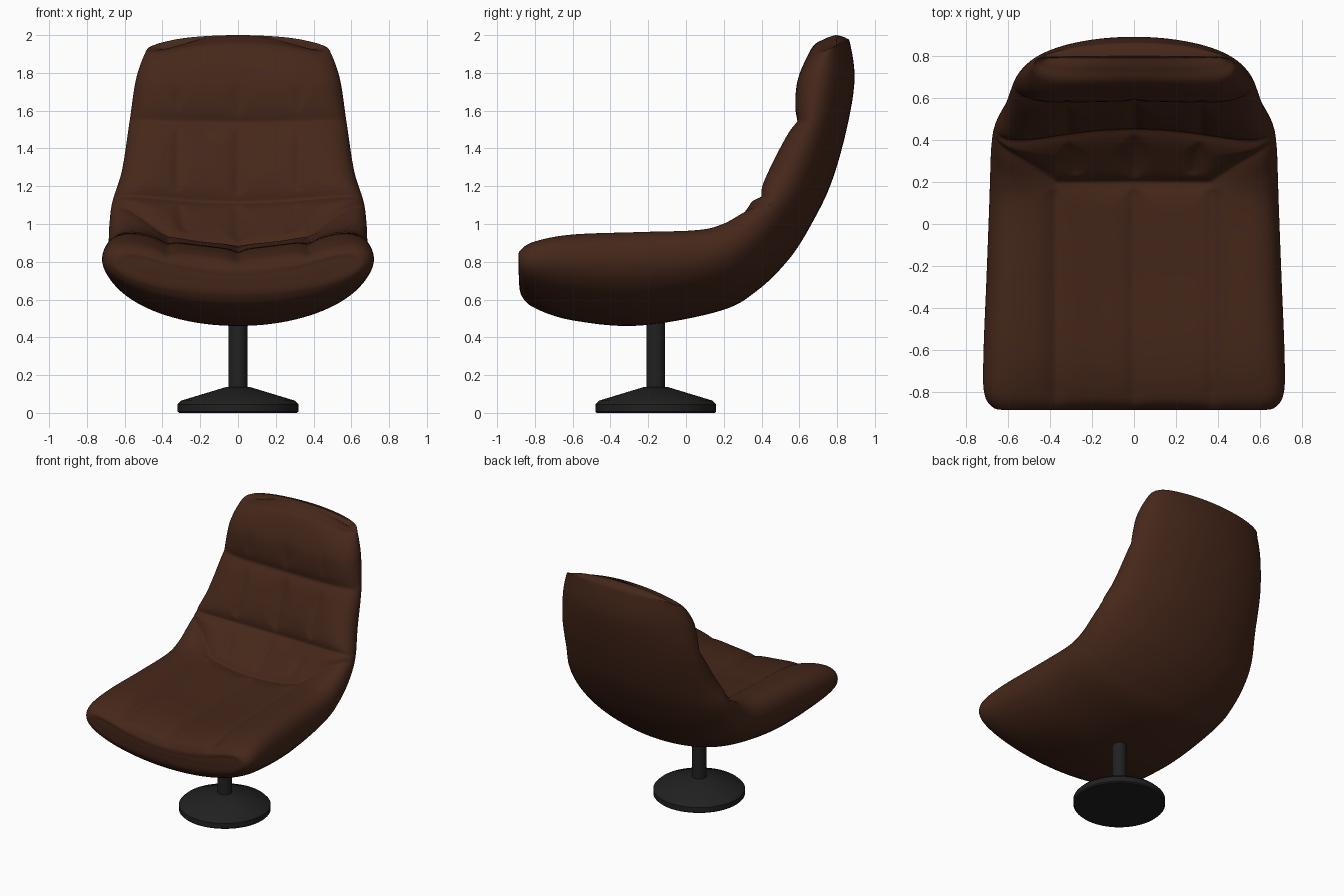
import bpy, bmesh, math
from mathutils import Vector

if "Cube" in bpy.data.objects:
    bpy.data.objects.remove(bpy.data.objects["Cube"])


def material(name, rgb):
    m = bpy.data.materials.new(name)
    m.diffuse_color = (*rgb, 1)
    m.use_nodes = True
    m.node_tree.nodes["Principled BSDF"].inputs["Base Color"].default_value = m.diffuse_color
    return m


leather = material("brown_leather", (0.06, 0.02, 0.01))
metal = material("black_metal", (0.015, 0.015, 0.015))


def finish(bm, name, mat, angle):
    bmesh.ops.recalc_face_normals(bm, faces=bm.faces)
    me = bpy.data.meshes.new(name)
    bm.to_mesh(me)
    bm.free()
    ob = bpy.data.objects.new(name, me)
    bpy.context.collection.objects.link(ob)
    me.materials.append(mat)
    bpy.ops.object.select_all(action='DESELECT')
    ob.select_set(True)
    bpy.context.view_layer.objects.active = ob
    bpy.ops.object.shade_smooth_by_angle(angle=math.radians(angle))


# Shell stations, seat front to head: outer y,z | bolster y,z | inner centre y,z | half width
S = [
    (-.885, .70, -.885, .86, -.885, .72, .60),
    (-.87, .62, -.88, .92, -.88, .77, .67),
    (-.80, .555, -.80, .98, -.82, .83, .715),
    (-.60, .49, -.60, 1.03, -.62, .87, .717),
    (-.25, .462, -.25, 1.05, -.25, .88, .703),
    (.18, .54, .04, 1.05, .05, .895, .69),
    (.38, .65, .17, 1.08, .18, .91, .685),
    (.55, .82, .25, 1.13, .31, 1.0, .68),
    (.67, 1.01, .31, 1.19, .42, 1.13, .665),
    (.77, 1.22, .40, 1.32, .48, 1.30, .615),
    (.85, 1.50, .53, 1.56, .565, 1.54, .575),
    (.892, 1.76, .57, 1.77, .595, 1.76, .54),
    (.87, 1.95, .655, 1.88, .665, 1.93, .49),
    (.845, 1.985, .735, 1.90, .735, 1.98, .46),
    (.80, 2.0, .79, 1.90, .79, 2.0, .42),
]


# Smooth interpolation along the stations
def station(s):
    i = min(int(s), len(S) - 2)
    f = s - i
    p = [S[max(0, min(len(S) - 1, i + k))] for k in (-1, 0, 1, 2)]
    return [b + .5 * f * (c - a + f * (2 * a - 5 * b + 4 * c - d + f * (3 * (b - c) + d - a)))
            for a, b, c, d in zip(*p)]


def crease(d, depth, width):
    return depth * math.exp(-math.sqrt(d * d + .00006) / width)


def clamp(v):
    return min(1, max(0, v))


# Upholstery seams: depth pressed in at position s along the shell and x across it
def seam_depth(s, x):
    x = abs(x)
    fold = 6 + max(0, x - .37) * 6
    ends = clamp((s - .6) / 1.5) * clamp((11.2 - s) / 1.2)
    out = [crease((s - 8) * .19, .045, .045), crease((s - 10) * .25, .04, .05),
           crease((s - fold) * (.15 if x < .37 else .10), .04, .045),
           crease(x, .03 * ends, .04)]
    if s < 6:
        out.append(crease(x - .375, .03 * ends, .04))
    else:
        line = .32 - max(0, 8 - s) * .025
        out.append(crease(x - line, .022 * ends * clamp((s - 6) * 2), .035))
    return max(out)


# Upholstered shell: seat and back in one lofted body
ROWS, INNER, OUTER = 224, 130, 50
bm = bmesh.new()
rings = []
for r in range(ROWS + 1):
    s = r * (len(S) - 1) / ROWS
    v = station(s)
    O, C, I = (Vector((0, v[k], v[k + 1])) for k in (0, 2, 4))
    R, w = O.lerp(C, .6), v[6]          # side rim and half width
    inward = (O - I).normalized()
    thin = min(1, (O - I).length / .25)
    ring = []
    for k in range(INNER + 1):
        u = math.sin(math.pi * (k / INNER - .5))
        h = math.sqrt(max(0, 1 - abs(u) ** 5))
        p = R + (I.lerp(C, u * u) - R) * h
        p += inward * seam_depth(s, u * w) * math.sqrt(h) * thin
        p.x = u * w
        ring.append(bm.verts.new(p))
    for k in range(OUTER - 1, 0, -1):
        t = math.pi * (k / OUTER - .5)
        p = R + (O - R) * math.cos(t)
        p.x = math.sin(t) * w
        ring.append(bm.verts.new(p))
    rings.append(ring)
n = len(rings[0])
for a, b in zip(rings, rings[1:]):
    for k in range(n):
        bm.faces.new((a[k], a[(k + 1) % n], b[(k + 1) % n], b[k]))
for ring in (rings[0], rings[-1]):
    bm.faces.new(ring)
finish(bm, "upholstered_shell", leather, 80)


# Swivel pedestal: turned profiles
def lathe(name, profile, y, mat):
    bm = bmesh.new()
    vs = [bm.verts.new((r, y, z)) for r, z in profile]
    es = [bm.edges.new(e) for e in zip(vs, vs[1:])]
    bmesh.ops.spin(bm, geom=vs + es, cent=(0, y, 0), axis=(0, 0, 1),
                   angle=2 * math.pi, steps=64)
    bmesh.ops.remove_doubles(bm, verts=bm.verts, dist=1e-4)
    finish(bm, name, mat, 35)


lathe("base_plate", [(0, 0), (.312, 0), (.32, .008), (.32, .045), (.30, .065),
                     (.06, .138), (0, .14)], -.16, metal)
lathe("column", [(0, .12), (.05, .12), (.05, .56), (0, .56)], -.16, metal)
